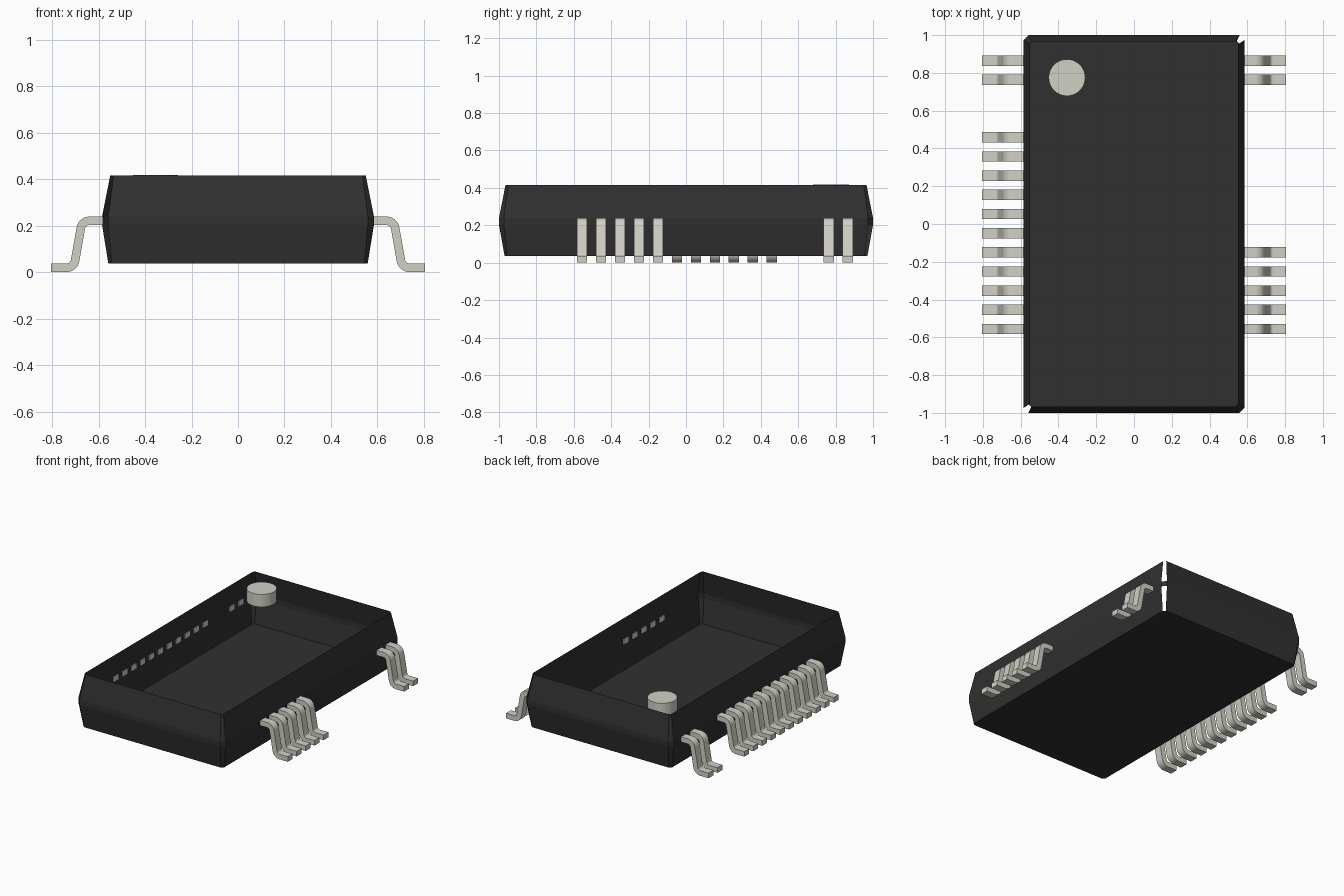
import bpy, bmesh, math
from mathutils import Vector

cube = bpy.data.objects.get("Cube")
if cube:
    bpy.data.objects.remove(cube, do_unlink=True)


def material(name, rgb):
    m = bpy.data.materials.new(name)
    m.use_nodes = True
    m.diffuse_color = (*rgb, 1)
    m.node_tree.nodes["Principled BSDF"].inputs["Base Color"].default_value = (*rgb, 1)
    return m


BLACK = material("black plastic", (0.030, 0.030, 0.030))
METAL = material("warm grey metal", (0.64, 0.63, 0.56))


def finish(name, bm, mat, smooth=False):
    mesh = bpy.data.meshes.new(name)
    bm.to_mesh(mesh)
    bm.free()
    mesh.materials.append(mat)
    ob = bpy.data.objects.new(name, mesh)
    bpy.context.collection.objects.link(ob)
    if smooth:
        bpy.ops.object.select_all(action='DESELECT')
        ob.select_set(True)
        bpy.context.view_layer.objects.active = ob
        bpy.ops.object.shade_smooth_by_angle(angle=math.radians(35))
    return ob


# Open body shell: chamfered rectangles stacked as (half x, half y, chamfer, z)
LEVELS = [(0.558, 0.970, 0.014, 0.036), (0.585, 1.0, 0.026, 0.203),
          (0.585, 1.0, 0.026, 0.240), (0.550, 0.965, 0.014, 0.416)]


def ring(bm, hx, hy, c, z):
    pts = [(hx, -hy + c), (hx, hy - c), (hx - c, hy), (-hx + c, hy),
           (-hx, hy - c), (-hx, -hy + c), (-hx + c, -hy), (hx - c, -hy)]
    return [bm.verts.new((x, y, z)) for x, y in pts]


# Corner strips left open, as (level, side): side 1 is back left, side 5 front right
OPEN = {(0, 1), (2, 1), (0, 5), (1, 5), (2, 5)}
bm = bmesh.new()
rings = [ring(bm, *lv) for lv in LEVELS]
bm.faces.new(rings[0][::-1])
for lv in range(3):
    lo, hi = rings[lv], rings[lv + 1]
    for s in range(8):
        if (lv, s) not in OPEN:
            t = (s + 1) % 8
            bm.faces.new((lo[s], lo[t], hi[t], hi[s]))
finish("body_shell", bm, BLACK)

# Round marker hanging at the level of the rim
bm = bmesh.new()
bmesh.ops.create_cone(bm, cap_ends=True, segments=40, radius1=0.097, radius2=0.097, depth=0.09)
bmesh.ops.translate(bm, vec=(-0.355, 0.775, 0.373), verts=bm.verts)
finish("index_marker", bm, METAL, True)

# Gull-wing lead: centre line with two bends, given as (x, z, direction angle)
HALF_T, BEND, LEAN, STEPS = 0.0183, 0.037, math.radians(80), 8
line = [(0.580, 0.2205, 0)]
for i in range(STEPS + 1):
    a = LEAN * i / STEPS
    line.append((0.640 + BEND * math.sin(a), 0.1835 + BEND * math.cos(a), -a))
for i in range(STEPS + 1):
    a = LEAN * (1 - i / STEPS)
    line.append((0.7377 - BEND * math.sin(a), 0.0555 - BEND * math.cos(a), -a))
line.append((0.804, 0.0185, 0))


def lead(name, side, y, half_w=0.0275):
    bm = bmesh.new()
    rows = []
    for x, z, a in line:
        nx, nz = -math.sin(a) * HALF_T, math.cos(a) * HALF_T
        rows.append([bm.verts.new((side * (x + k * nx), y + w, z + k * nz))
                     for k, w in ((1, -half_w), (1, half_w), (-1, half_w), (-1, -half_w))])
    for r, q in zip(rows, rows[1:]):
        for i in range(4):
            j = (i + 1) % 4
            bm.faces.new((r[i], r[j], q[j], q[i]))
    bm.faces.new(rows[0])
    bm.faces.new(rows[-1])
    bmesh.ops.recalc_face_normals(bm, faces=bm.faces)
    finish(name, bm, METAL, True)


# Leads sit on a regular pitch, with some places left empty on each side
SLOTS = {"right": (-1, [0, 1, *range(4, 15)]), "left": (1, [0, 1, *range(10, 15)])}
for label, (side, slots) in SLOTS.items():
    for n, k in enumerate(slots, 1):
        lead(f"{label}_lead_{n}", side, 0.865 - 0.1015 * k)
